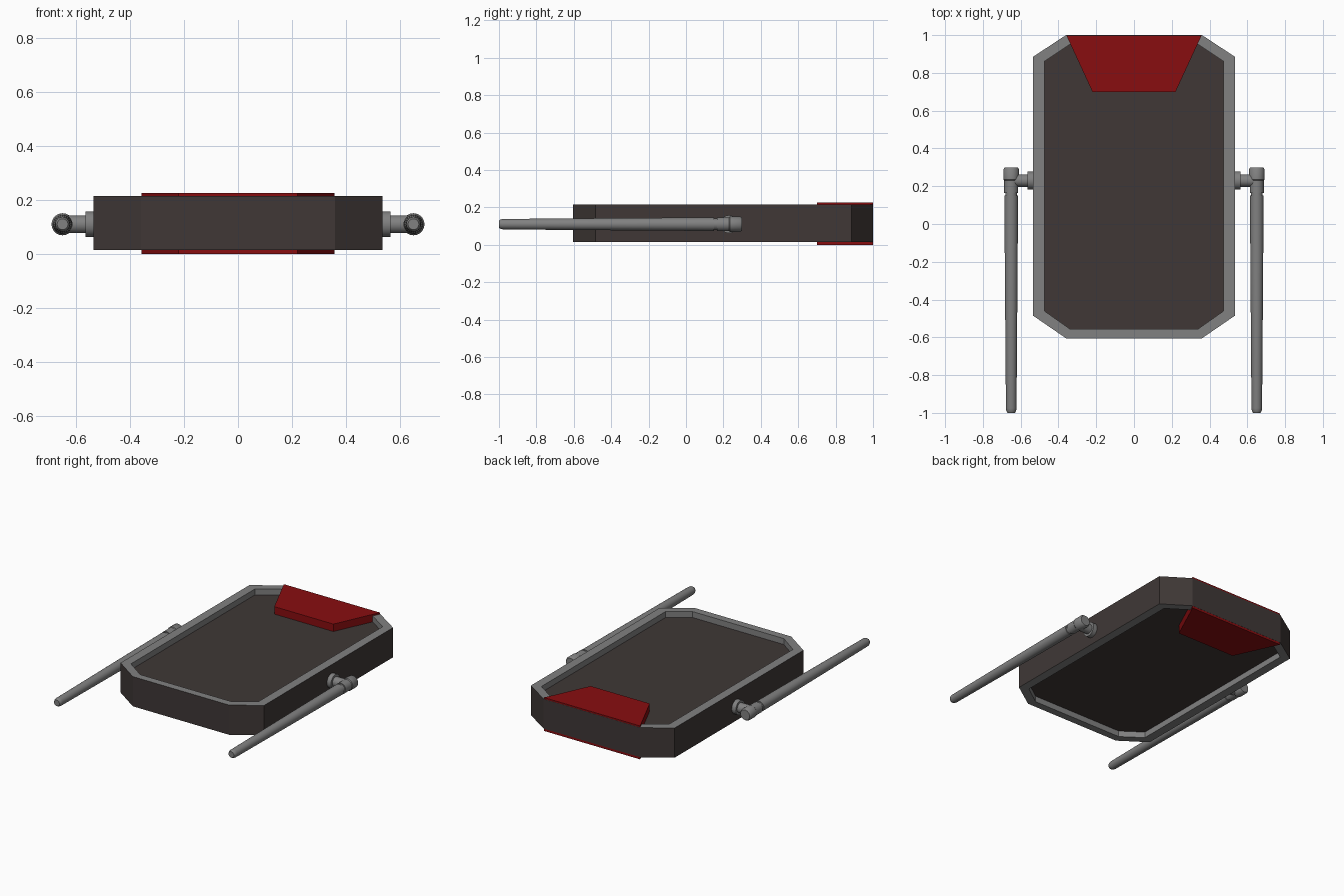
import bpy, bmesh, math
from mathutils import Matrix, Vector

cube = bpy.data.objects.get("Cube")
if cube:
    bpy.data.objects.remove(cube, do_unlink=True)


def material(name, rgb):
    m = bpy.data.materials.new(name)
    m.use_nodes = True
    color = (*rgb, 1)
    m.diffuse_color = color
    m.node_tree.nodes["Principled BSDF"].inputs["Base Color"].default_value = color
    return m


charcoal = material("charcoal", (0.05, 0.039, 0.037))
grey = material("grey", (0.22, 0.22, 0.22))
red = material("red", (0.25, 0.004, 0.005))


def skin(name, rings, mats, strip_mats=None):
    """Join successive rings of points into a capped solid."""
    bm = bmesh.new()
    loops = [[bm.verts.new(p) for p in ring] for ring in rings]
    n = len(loops[0])
    for k, (a, b) in enumerate(zip(loops, loops[1:])):
        for i in range(n):
            j = (i + 1) % n
            f = bm.faces.new((a[i], a[j], b[j], b[i]))
            f.material_index = strip_mats[k] if strip_mats else 0
    bm.faces.new(loops[0][::-1])
    bm.faces.new(loops[-1])
    bmesh.ops.recalc_face_normals(bm, faces=bm.faces)
    mesh = bpy.data.meshes.new(name)
    bm.to_mesh(mesh)
    bm.free()
    for m in mats:
        mesh.materials.append(m)
    obj = bpy.data.objects.new(name, mesh)
    bpy.context.collection.objects.link(obj)
    return obj


def octagon(x, cx, y0, cy0, cy1, y1, z):
    return [Vector((px, py, z)) for px, py in (
        (-cx, y0), (cx, y0), (x, cy0), (x, cy1),
        (cx, y1), (-cx, y1), (-x, cy1), (-x, cy0))]


def outer(z):
    return octagon(0.535, 0.36, -0.605, -0.485, 0.885, 1.0, z)


def inner(z):
    return octagon(0.475, 0.34, -0.555, -0.46, 0.86, 0.95, z)


# Body with a raised grey rim around a sunken panel on both faces
skin("body",
     [inner(0.055), inner(0.015), outer(0.015), outer(0.215), inner(0.215), inner(0.175)],
     [charcoal, grey], [1, 1, 0, 1, 1])


# Red wedge plates at the back, above and below
def wedge(name, z0, z1):
    shape = ((-0.22, 0.7), (0.22, 0.7), (0.358, 0.999), (-0.358, 0.999))
    skin(name, [[Vector((x, y, z)) for x, y in shape] for z in (z0, z1)], [red])


wedge("top_wedge", 0.17, 0.225)
wedge("bottom_wedge", 0.0, 0.06)


def lathe(name, profile, origin, axis, sides=24):
    """Turned part: profile holds (distance along axis, radius)."""
    turn = Vector((0, 0, 1)).rotation_difference(Vector(axis)).to_matrix().to_4x4()
    place = Matrix.Translation(origin) @ turn
    angles = [math.tau * i / sides for i in range(sides)]
    rings = [[place @ Vector((r * math.cos(a), r * math.sin(a), d)) for a in angles]
             for d, r in profile]
    obj = skin(name, rings, [grey])
    bpy.ops.object.select_all(action='DESELECT')
    obj.select_set(True)
    bpy.context.view_layer.objects.active = obj
    bpy.ops.object.shade_smooth_by_angle(angle=math.radians(35))


# Side mounts, elbows and long tapered arms
for side, s in (("left", 1), ("right", -1)):
    lathe(side + "_mount", [(0, 0.048), (0.035, 0.048), (0.035, 0.033), (0.125, 0.033)],
          (s * 0.53, 0.23, 0.11), (s, 0, 0))
    lathe(side + "_arm",
          [(0, 0.034), (0.01, 0.041), (0.065, 0.041), (0.07, 0.037), (0.135, 0.037),
           (0.135, 0.031), (0.15, 0.031), (0.15, 0.036), (0.5, 0.034),
           (1.275, 0.028), (1.29, 0.026), (1.3, 0.02)],
          (s * 0.65, 0.3, 0.11), (0, -1, 0))
